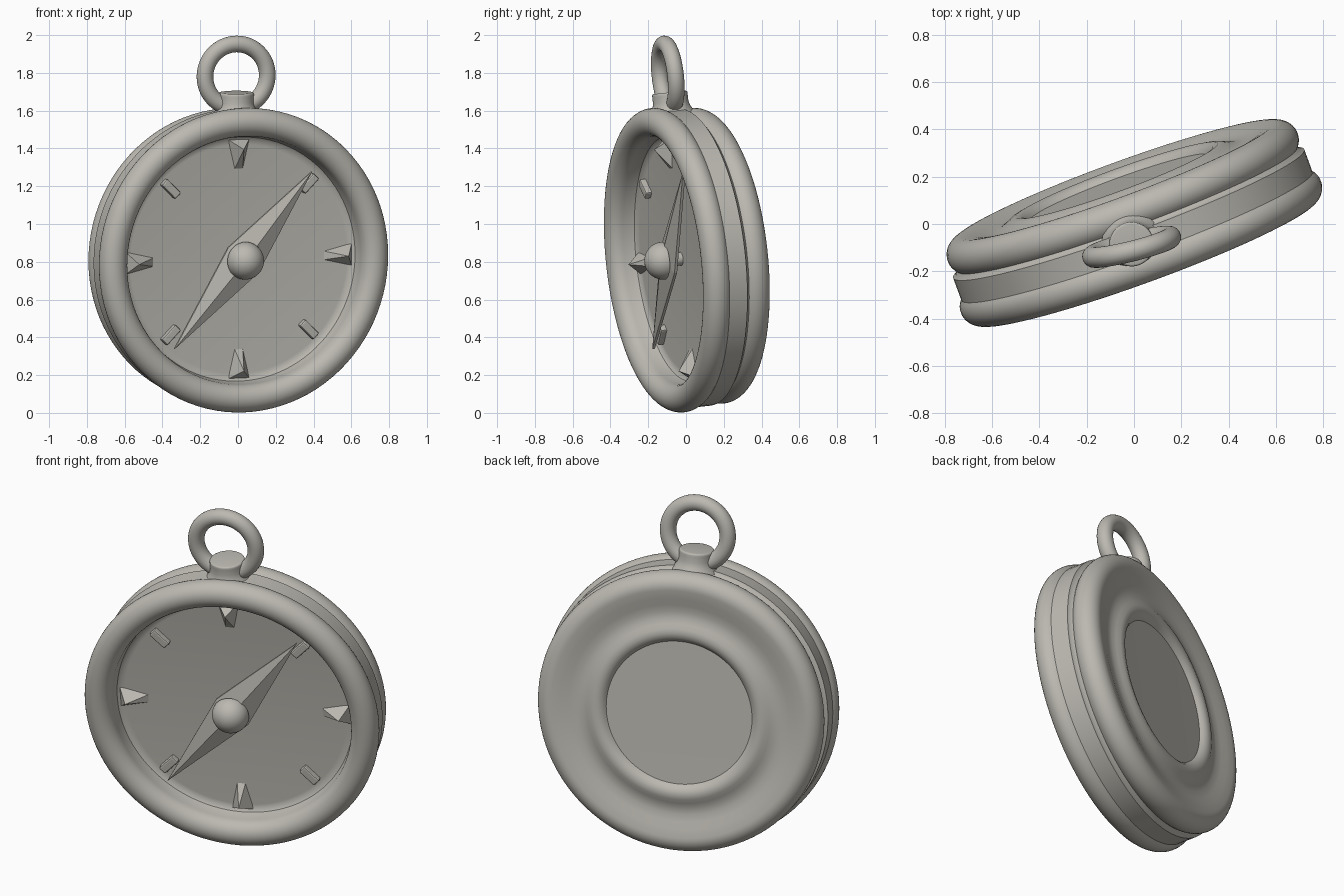
import bpy, bmesh
from math import sin, cos, pi, radians
from mathutils import Matrix, Vector

cube = bpy.data.objects.get("Cube")
if cube:
    bpy.data.objects.remove(cube, do_unlink=True)

metal = bpy.data.materials.new("warm_grey")
metal.use_nodes = True
GREY = (0.50, 0.485, 0.44, 1)
metal.diffuse_color = GREY
metal.node_tree.nodes["Principled BSDF"].inputs["Base Color"].default_value = GREY

# The compass is modelled upright (x across, y depth, z up), then posed.
POSE = (Matrix.Translation((-0.01, 0.01, 0.82))
        @ Matrix.Rotation(radians(6.3), 4, 'X')
        @ Matrix.Rotation(radians(20), 4, 'Z'))


def finish(name, bm, local=Matrix(), smooth=True):
    bmesh.ops.remove_doubles(bm, verts=bm.verts, dist=1e-5)
    bmesh.ops.recalc_face_normals(bm, faces=bm.faces)
    mesh = bpy.data.meshes.new(name)
    bm.to_mesh(mesh)
    bm.free()
    mesh.materials.append(metal)
    ob = bpy.data.objects.new(name, mesh)
    bpy.context.collection.objects.link(ob)
    ob.matrix_world = POSE @ local
    if smooth:
        bpy.ops.object.select_all(action='DESELECT')
        ob.select_set(True)
        bpy.context.view_layer.objects.active = ob
        bpy.ops.object.shade_smooth_by_angle(angle=radians(35))
    return ob


def arc(cr, cd, rad, a0, a1, n=12):
    angles = [radians(a0 + (a1 - a0) * i / n) for i in range(n + 1)]
    return [(cr + rad * cos(a), cd + rad * sin(a)) for a in angles]


def lathe(name, profile, steps=96, local=Matrix(), closed=False):
    """Spin (radius, depth) points around the depth axis."""
    bm = bmesh.new()
    verts = [bm.verts.new((r, d, 0)) for r, d in profile]
    pairs = list(zip(verts, verts[1:]))
    if closed:
        pairs.append((verts[-1], verts[0]))
    edges = [bm.edges.new(p) for p in pairs]
    bmesh.ops.spin(bm, geom=verts + edges, cent=(0, 0, 0), axis=(0, 1, 0),
                   angle=2 * pi, steps=steps, use_duplicate=False)
    return finish(name, bm, local)


def faceted(name, points, local=Matrix()):
    bm = bmesh.new()
    for p in points:
        bm.verts.new(p)
    bmesh.ops.convex_hull(bm, input=bm.verts)
    bmesh.ops.dissolve_limit(bm, angle_limit=0.01, verts=bm.verts, edges=bm.edges)
    return finish(name, bm, local, smooth=False)


def around(degrees):
    return Matrix.Rotation(-radians(degrees), 4, 'Y')


# Case: dial floor, round bezel, side wall, groove, back rim and recessed back
dial = [(0, -0.04), (0.61, -0.04), (0.635, -0.043), (0.65, -0.055), (0.657, -0.08)]
bezel = arc(0.735, -0.115, 0.075, 180, 390, 18)
wall = [(0.79, -0.065), (0.79, 0.036), (0.776, 0.042)]
back_rim = arc(0.71, 0.11, 0.077, -45, 100, 14)
back = [(0.65, 0.177), (0.61, 0.165), (0.57, 0.157), (0.535, 0.159), (0.505, 0.17),
        (0.48, 0.182), (0.455, 0.187), (0.43, 0.181), (0.413, 0.168),
        (0.402, 0.153), (0, 0.15)]
lathe("case", dial + bezel + wall + back_rim + back)

# Centre hub: half ball on a pin
lathe("hub", arc(0, -0.14, 0.1, -90, 0) + [(0.035, -0.14), (0.035, -0.04)], 40)

# Needle: long faceted kite
L, W = 0.6, 0.11
kite = [(L, 0), (0, W), (-L, 0), (0, -W)]
faceted("needle", [(x, y, z) for x, z in kite for y in (-0.115, -0.1)]
        + [(0, -0.155, 0)], around(49.8))

# Hour marks: pyramids at the quarters, small bars between
for i, side in enumerate(("right", "top", "left", "bottom")):
    faceted(side + "_mark",
            [(r, -0.035, s * w) for r, w in ((0.64, 0.063), (0.475, 0.024))
             for s in (-1, 1)] + [(0.59, -0.122, 0)], around(90 * i))
    bm = bmesh.new()
    bmesh.ops.create_cube(bm, size=1, matrix=Matrix.Diagonal((0.11, 0.045, 0.046, 1)))
    bar = finish("bar_mark_%d" % (i + 1), bm,
                 around(90 * i + 45) @ Matrix.Translation((0.55, -0.05, 0)), smooth=False)
    bevel = bar.modifiers.new("soft_edges", 'BEVEL')
    bevel.width = 0.008
    bevel.segments = 2

# Crown on top of the case, with a flared foot
foot = [(0.125, 0.765), (0.112, 0.785), (0.1, 0.805), (0.094, 0.83), (0.094, 0.862)]
lathe("crown", foot + arc(0.084, 0.872, 0.01, 0, 90, 4) + [(0, 0.882)], 48,
      Matrix.Rotation(pi / 2, 4, 'X'))

# Hanging ring through the crown
lathe("hanging_ring", arc(0.17, 0, 0.044, 0, 345, 23), 64,
      Matrix.Translation((0, 0, 0.97)) @ Matrix.Rotation(radians(-6), 4, 'Z'), closed=True)
